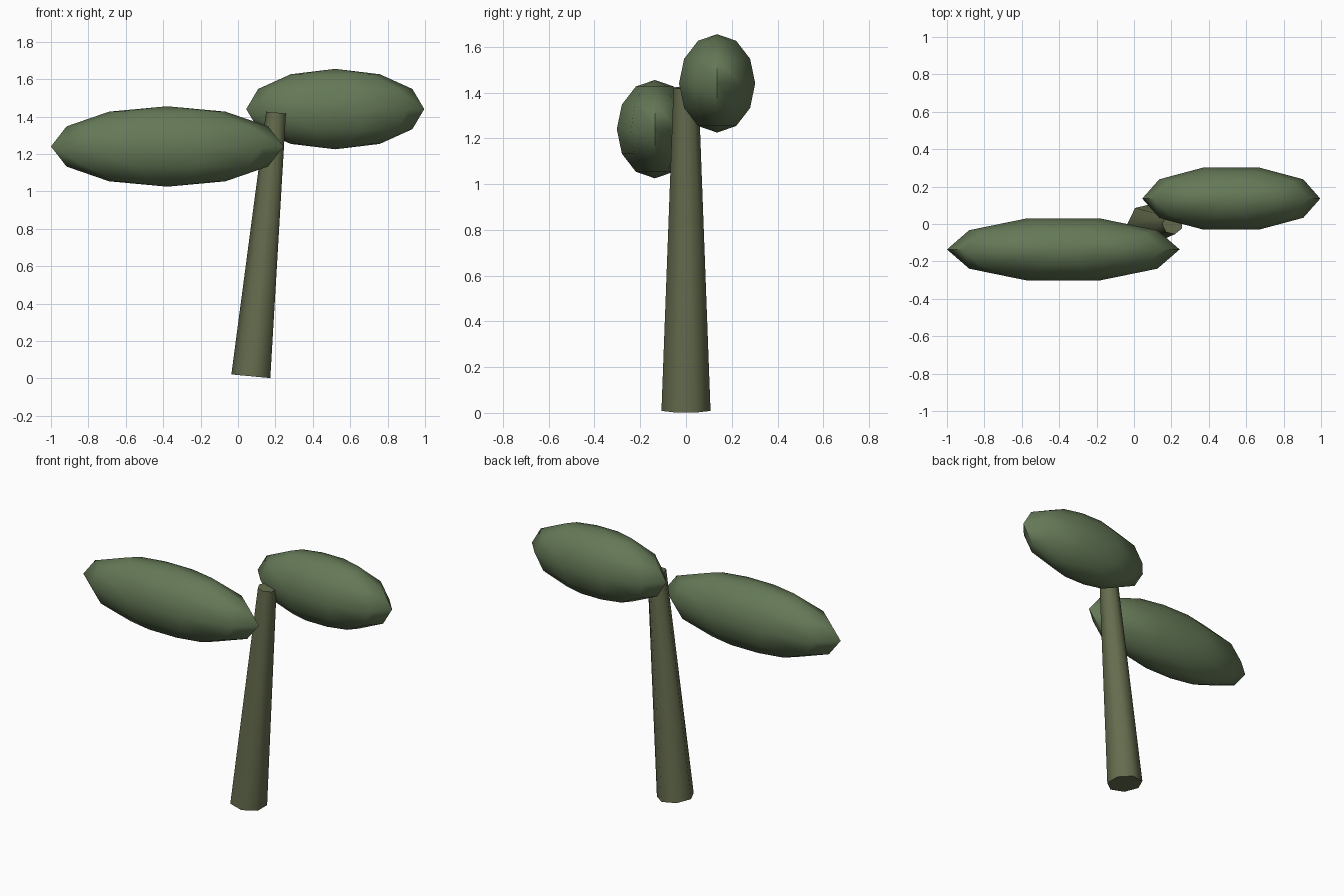
import bpy
from math import radians, hypot, atan2

if "Cube" in bpy.data.objects:
    bpy.data.objects.remove(bpy.data.objects["Cube"])


def material(name, rgb):
    mat = bpy.data.materials.new(name)
    mat.diffuse_color = (*rgb, 1.0)
    mat.use_nodes = True
    mat.node_tree.nodes["Principled BSDF"].inputs["Base Color"].default_value = mat.diffuse_color
    return mat


def finish(name, mat):
    obj = bpy.context.object
    obj.name = name
    obj.data.materials.append(mat)
    bpy.ops.object.transform_apply(location=False, rotation=True, scale=True)
    bpy.ops.object.shade_smooth_by_angle(angle=radians(60))
    return obj


bark = material("bark", (0.13, 0.15, 0.075))
foliage = material("foliage", (0.13, 0.19, 0.095))

# Leaning, tapered seven-sided trunk
base_x, base_z, top_x, top_z = 0.074, 0.011, 0.206, 1.421
dx, dz = top_x - base_x, top_z - base_z
bpy.ops.mesh.primitive_cone_add(
    vertices=7, radius1=0.11, radius2=0.056, depth=hypot(dx, dz),
    location=((base_x + top_x) / 2, 0, (base_z + top_z) / 2))
trunk = bpy.context.object
trunk.rotation_euler = (0, 0, radians(90))
bpy.ops.object.transform_apply(location=False, rotation=True, scale=False)
trunk.rotation_euler = (0, atan2(dx, dz), 0)
finish("trunk", bark)

# Two flattened ellipsoid foliage clumps, a vertex of each ring on the x axis
clumps = {
    "left_foliage": ((-0.378, -0.136, 1.24), 0.622),
    "right_foliage": ((0.52, 0.136, 1.44), 0.476),
}
for name, (centre, length) in clumps.items():
    bpy.ops.mesh.primitive_uv_sphere_add(segments=10, ring_count=6, radius=1,
                                         location=centre)
    clump = bpy.context.object
    clump.rotation_euler = (0, 0, radians(90))
    bpy.ops.object.transform_apply(location=False, rotation=True, scale=False)
    clump.scale = (length, 0.175, 0.215)
    finish(name, foliage)
